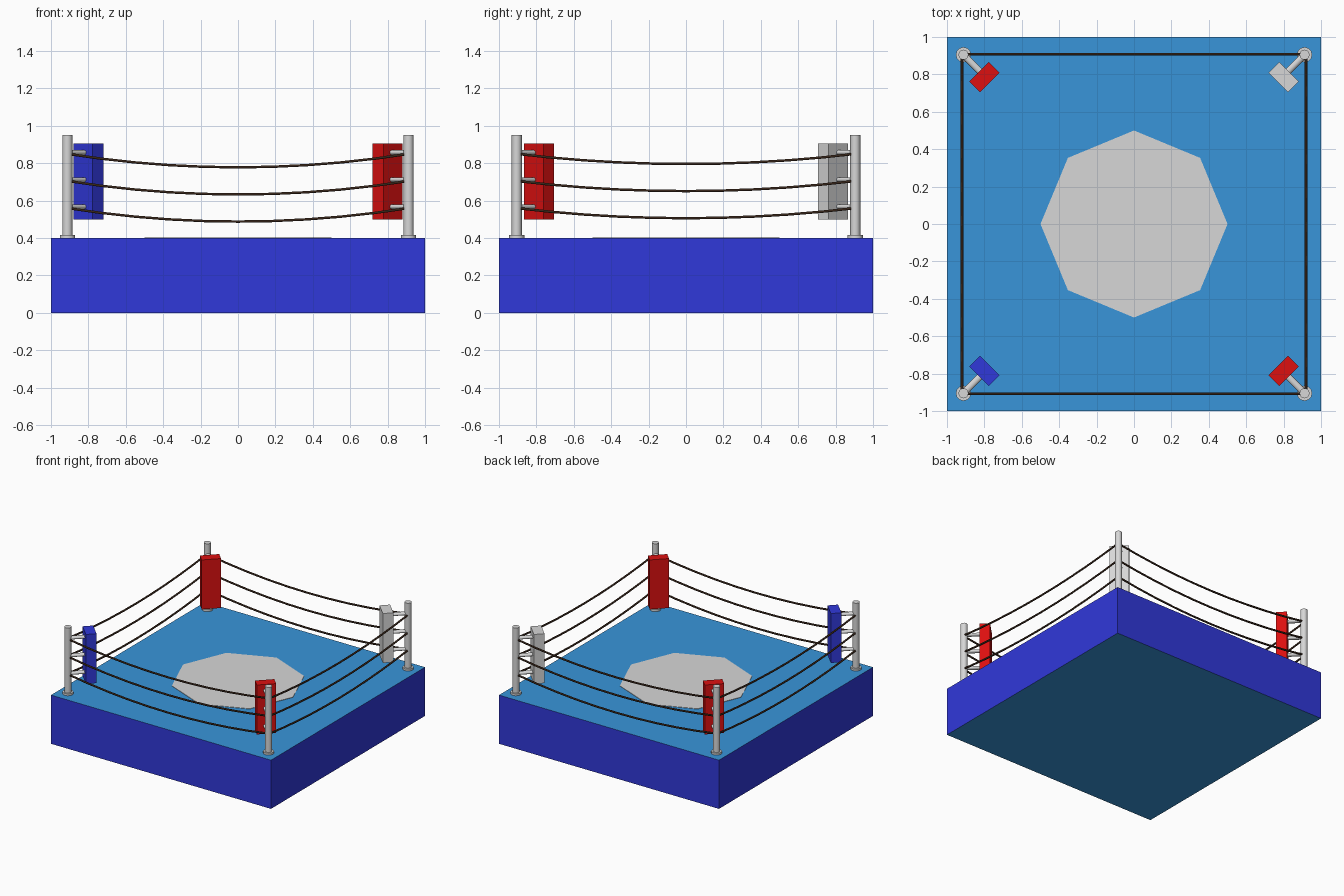
import bpy, bmesh, math
from mathutils import Vector

cube = bpy.data.objects.get("Cube")
if cube:
    bpy.data.objects.remove(cube, do_unlink=True)


def make_material(name, rgb):
    m = bpy.data.materials.new(name)
    m.use_nodes = True
    m.diffuse_color = (*rgb, 1)
    m.node_tree.nodes["Principled BSDF"].inputs["Base Color"].default_value = (*rgb, 1)
    return m


BLUE = make_material("apron blue", (0.03, 0.04, 0.70))
CANVAS = make_material("canvas blue", (0.04, 0.30, 0.70))
WHITE = make_material("off white", (0.68, 0.68, 0.68))
RED = make_material("pad red", (0.72, 0.005, 0.005))
BROWN = make_material("rope brown", (0.04, 0.019, 0.01))


def finish(name, *mats, smooth=False):
    ob = bpy.context.object
    ob.name = name
    for m in mats:
        ob.data.materials.append(m)
    if smooth:
        bpy.ops.object.shade_smooth_by_angle(angle=math.radians(50))
    return ob


def box(name, center, size, turn, *mats):
    bpy.ops.mesh.primitive_cube_add(size=1, location=center, rotation=(0, 0, turn))
    ob = finish(name, *mats)
    ob.scale = size
    return ob


def cylinder(name, z0, z1, radius, x, y, mat, sides=12):
    bpy.ops.mesh.primitive_cylinder_add(vertices=sides, radius=radius, depth=z1 - z0,
                                        location=(x, y, (z0 + z1) / 2))
    return finish(name, mat, smooth=True)


def rope(name, start, end, sag, steps=10):
    """Sagging tube between two posts."""
    curve = bpy.data.curves.new(name, "CURVE")
    curve.dimensions = "3D"
    curve.bevel_depth = 0.0075
    curve.bevel_resolution = 1
    curve.use_fill_caps = True
    line = curve.splines.new("POLY")
    line.points.add(steps)
    for i, p in enumerate(line.points):
        t = i / steps
        pos = start.lerp(end, t)
        pos.z -= sag * 4 * t * (1 - t)
        p.co = (*pos, 1)
    curve.materials.append(BROWN)
    ob = bpy.data.objects.new(name, curve)
    bpy.context.collection.objects.link(ob)


# Platform: blue sides, canvas top and underside
platform = box("platform", (0, 0, 0.2), (2, 2, 0.4), 0, BLUE, CANVAS)
for face in platform.data.polygons:
    face.material_index = int(abs(face.normal.z) > 0.5)

# Octagonal centre patch, points on the axes
cylinder("centre_patch", 0.396, 0.403, 0.5, 0, 0, WHITE, sides=8)

# Corners: post, foot plate, turnbuckle arms and pad
PX, PY = 0.912, 0.905
LEVELS = (0.56, 0.705, 0.85)
CORNERS = {"front_right": (-1, -1, BLUE), "front_left": (1, -1, RED),
           "back_right": (-1, 1, RED), "back_left": (1, 1, WHITE)}
for label, (sx, sy, pad_mat) in CORNERS.items():
    x, y = sx * PX, sy * PY
    turn = math.atan2(-sy, -sx)
    inward = Vector((-sx, -sy, 0)).normalized()
    cylinder(label + "_post", 0.4, 0.95, 0.027, x, y, WHITE)
    cylinder(label + "_foot", 0.4, 0.416, 0.041, x, y, WHITE)
    pad = Vector((sx * 0.8, sy * 0.785, 0.703))
    box(label + "_pad", pad, (0.08, 0.146, 0.406), turn, pad_mat)
    for n, z in enumerate(LEVELS):
        middle = Vector((x, y, z + 0.007)) + inward * 0.065
        bpy.ops.mesh.primitive_cylinder_add(vertices=10, radius=0.018, depth=0.13,
                                            location=middle,
                                            rotation=(0, math.pi / 2, turn))
        arm = finish(f"{label}_arm_{n + 1}", WHITE, smooth=True)
        arm.scale.x = 0.75

# Ropes: three sagging levels on each side
for n, z in enumerate(LEVELS, 1):
    for s, side in ((-1, "front"), (1, "back")):
        rope(f"{side}_rope_{n}", Vector((-PX, s * 0.908, z)), Vector((PX, s * 0.908, z)), 0.072)
    for s, side in ((-1, "right"), (1, "left")):
        rope(f"{side}_rope_{n}", Vector((s * 0.919, -PY, z)), Vector((s * 0.919, PY, z)), 0.054)
